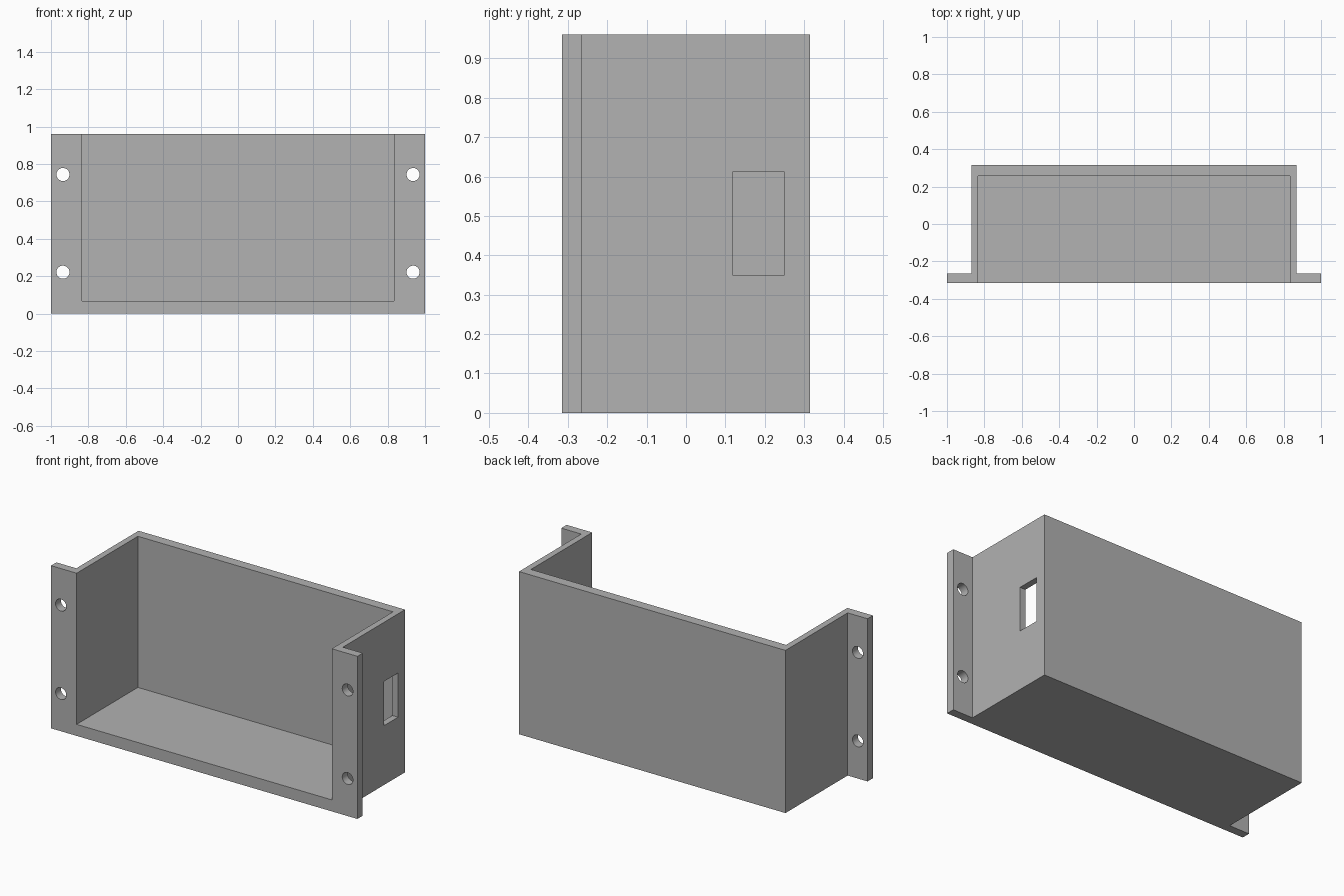
import bpy
import bmesh
import math

cube = bpy.data.objects.get("Cube")
if cube:
    bpy.data.objects.remove(cube, do_unlink=True)

# Overall sizes
FLANGE_X, BOX_X, INNER_X = 1.0, 0.87, 0.833
DEPTH, HEIGHT = 0.315, 0.96
FLANGE_BACK, INNER_BACK, FLOOR = -0.265, 0.256, 0.068

grey = bpy.data.materials.new("plain_grey")
grey.use_nodes = True
colour = (0.445, 0.445, 0.445, 1)
grey.diffuse_color = colour
grey.node_tree.nodes["Principled BSDF"].inputs["Base Color"].default_value = colour


def extrude_profile(name, points, z0, z1):
    """Prism from an outline in x and y."""
    bm = bmesh.new()
    face = bm.faces.new([bm.verts.new((x, y, z0)) for x, y in points])
    result = bmesh.ops.extrude_face_region(bm, geom=[face])
    moved = [v for v in result["geom"] if isinstance(v, bmesh.types.BMVert)]
    bmesh.ops.translate(bm, verts=moved, vec=(0, 0, z1 - z0))
    bmesh.ops.recalc_face_normals(bm, faces=bm.faces)
    mesh = bpy.data.meshes.new(name)
    bm.to_mesh(mesh)
    bm.free()
    obj = bpy.data.objects.new(name, mesh)
    bpy.context.collection.objects.link(obj)
    mesh.materials.append(grey)
    return obj


def box(name, x0, x1, y0, y1, z0, z1):
    return extrude_profile(name, [(x0, y0), (x1, y0), (x1, y1), (x0, y1)], z0, z1)


# Hat-shaped outline: box with a mounting flange on each side
half = [(FLANGE_X, -DEPTH), (FLANGE_X, FLANGE_BACK), (BOX_X, FLANGE_BACK), (BOX_X, DEPTH)]
outline = half + [(-x, y) for x, y in reversed(half)]
bracket = extrude_profile("mounting_bracket", outline, 0, HEIGHT)

# Cavity open to the front and top, and the slot in the left wall
cutters = [
    box("cavity_cutter", -INNER_X, INNER_X, -DEPTH - 0.1, INNER_BACK, FLOOR, HEIGHT + 0.1),
    box("slot_cutter", 0.8, 0.95, 0.118, 0.25, 0.35, 0.611),
]

# Screw holes through the flanges
for x in (-0.936, 0.936):
    for z in (0.222, 0.744):
        bpy.ops.mesh.primitive_cylinder_add(
            vertices=32, radius=0.035, depth=0.2,
            location=(x, -0.29, z), rotation=(math.pi / 2, 0, 0))
        hole = bpy.context.object
        hole.name = "screw_hole_cutter"
        hole.data.materials.append(grey)
        cutters.append(hole)

for cutter in cutters:
    cut = bracket.modifiers.new(cutter.name, "BOOLEAN")
    cut.operation = "DIFFERENCE"
    cut.solver = "EXACT"
    cut.object = cutter

# Apply the cuts, then drop the cutters
bpy.ops.object.select_all(action="DESELECT")
bpy.context.view_layer.objects.active = bracket
bracket.select_set(True)
for name in [m.name for m in bracket.modifiers]:
    bpy.ops.object.modifier_apply(modifier=name)
for cutter in cutters:
    bpy.data.objects.remove(cutter, do_unlink=True)

# Round hole walls shade smooth, everything else stays sharp
bpy.ops.object.shade_smooth_by_angle(angle=math.radians(30))
